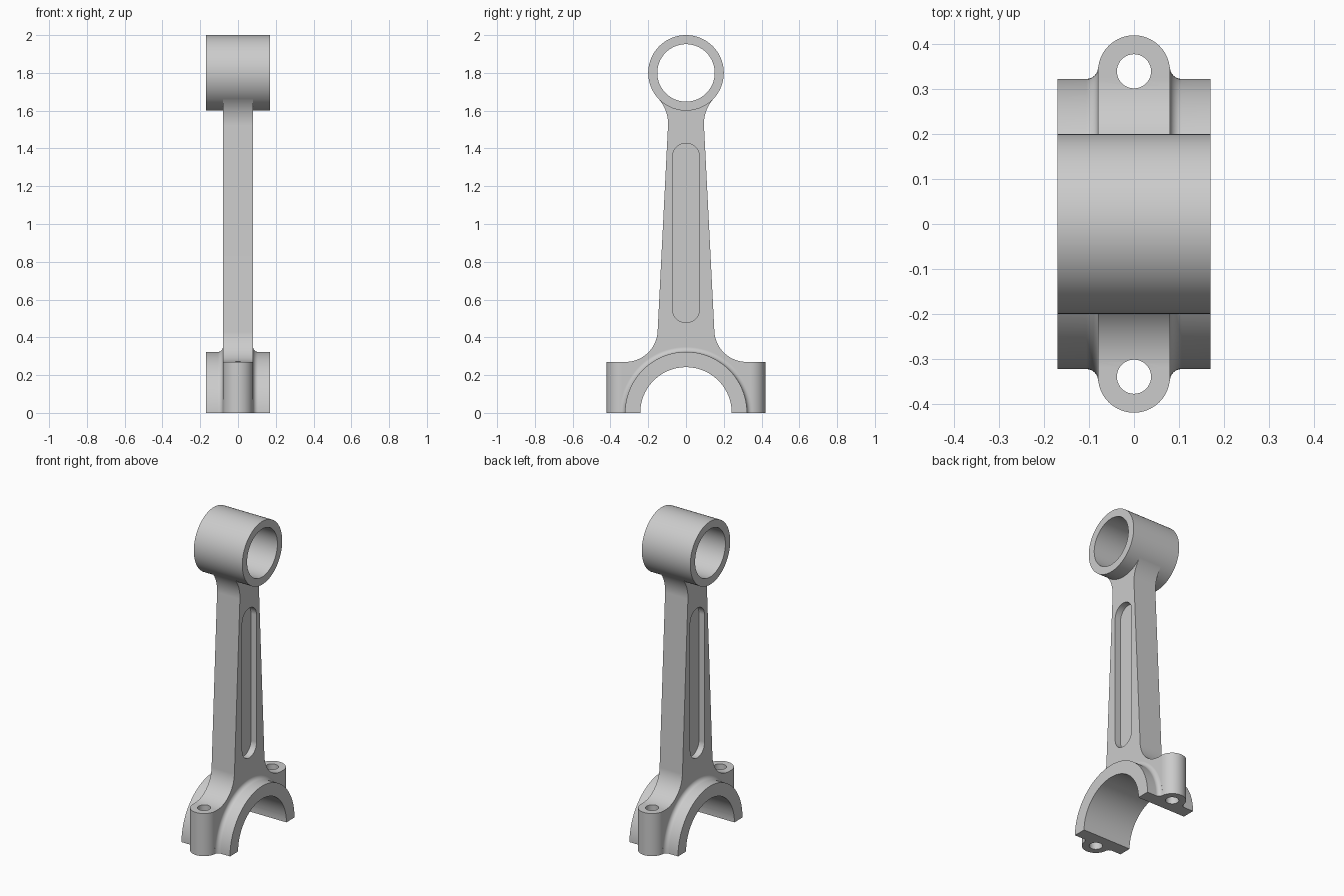
import bpy, bmesh
from math import sin, cos, pi, radians

if "Cube" in bpy.data.objects:
    bpy.data.objects.remove(bpy.data.objects["Cube"])


def arc(ca, cb, r, a0, a1, n):
    """Points on an arc, angles in degrees."""
    return [(ca + r * cos(radians(a0 + (a1 - a0) * i / n)),
             cb + r * sin(radians(a0 + (a1 - a0) * i / n))) for i in range(n + 1)]


def circle(ca, cb, r, n=96):
    return arc(ca, cb, r, 180 / n, 360 + 180 / n, n)[:-1]


def skin(name, rings, closed):
    """Solid from matching rings of points, capped or closed into a loop."""
    bm = bmesh.new()
    vs = [[bm.verts.new(p) for p in ring] for ring in rings]
    n, m = len(vs), len(vs[0])
    for i in range(n if closed else n - 1):
        a, b = vs[i], vs[(i + 1) % n]
        for j in range(m):
            k = (j + 1) % m
            bm.faces.new((a[j], a[k], b[k], b[j]))
    if not closed:
        bm.faces.new(vs[0])
        bm.faces.new(vs[-1])
    bmesh.ops.recalc_face_normals(bm, faces=bm.faces)
    me = bpy.data.meshes.new(name)
    bm.to_mesh(me)
    bm.free()
    ob = bpy.data.objects.new(name, me)
    bpy.context.collection.objects.link(ob)
    return ob


def along_x(name, pts, lo, hi):
    return skin(name, [[(x, a, b) for a, b in pts] for x in (lo, hi)], False)


def along_z(name, pts, lo, hi):
    return skin(name, [[(a, b, z) for a, b in pts] for z in (lo, hi)], False)


def combine(body, tool, op):
    mod = body.modifiers.new("bool", 'BOOLEAN')
    mod.operation, mod.solver, mod.object = op, 'EXACT', tool
    bpy.context.view_layer.objects.active = body
    bpy.ops.object.modifier_apply(modifier=mod.name)
    bpy.data.objects.remove(tool, do_unlink=True)


# Tapered shank flowing into the bolt shoulders, side outline
half = ([(0.5, -0.1), (0.5, 0.27)] + arc(0.32, 0.44, 0.17, 270, 183, 20)
        + arc(0.295, 1.53, 0.2, 183, 137.5, 12) + [(0.1, 1.7)])
outline = half + [(-y, z) for y, z in reversed(half)]
rod = along_x("connecting_rod", outline, -0.12, 0.12)

# Rounded bolt bosses: trim the shank to a stadium-shaped plan
plan = arc(0, 0.34, 0.08, 0, 180, 40) + arc(0, -0.34, 0.08, 180, 360, 40)
combine(rod, along_z("plan", plan, -0.3, 2.2), 'INTERSECT')

# Big end ring with a fillet against the shank faces
f = 0.026
side = [(0.17, 0.2), (0.17, 0.323)] + arc(0.08 + f, 0.323 + f, f, 270, 180, 6) + [(0.076, 0.323 + f)]
section = side + [(-x, r) for x, r in reversed(side)]
N = 128
ring = skin("big_end", [[(x, r * cos((i + .5) * 2 * pi / N), r * sin((i + .5) * 2 * pi / N))
                         for x, r in section] for i in range(N)], True)
combine(rod, ring, 'UNION')

# Small end sleeve
combine(rod, along_x("small_end", circle(0, 1.8, 0.2), -0.17, 0.17), 'UNION')

# Bores
combine(rod, along_x("small_bore", circle(0, 1.8, 0.152), -0.3, 0.3), 'DIFFERENCE')
combine(rod, along_x("big_bore", circle(0, 0, 0.242, N), -0.3, 0.3), 'DIFFERENCE')

# Bolt holes and shank pockets on both sides
pocket = arc(0, 1.355, 0.072, 0, 180, 32) + arc(0, 0.55, 0.072, 180, 360, 32)
for s in (-1, 1):
    combine(rod, along_z("bolt_hole", circle(0, s * 0.34, 0.038, 48), -0.4, 0.4), 'DIFFERENCE')
    combine(rod, along_x("pocket", pocket, s * 0.04, s * 0.15), 'DIFFERENCE')

# Flat parting face at z = 0
combine(rod, along_z("floor", [(-1, -1), (1, -1), (1, 1), (-1, 1)], -1, 0), 'DIFFERENCE')

bpy.ops.object.select_all(action='DESELECT')
rod.select_set(True)
bpy.context.view_layer.objects.active = rod
bpy.ops.object.shade_smooth_by_angle(angle=radians(30))
wn = rod.modifiers.new("weighted_normals", 'WEIGHTED_NORMAL')
wn.keep_sharp = True
